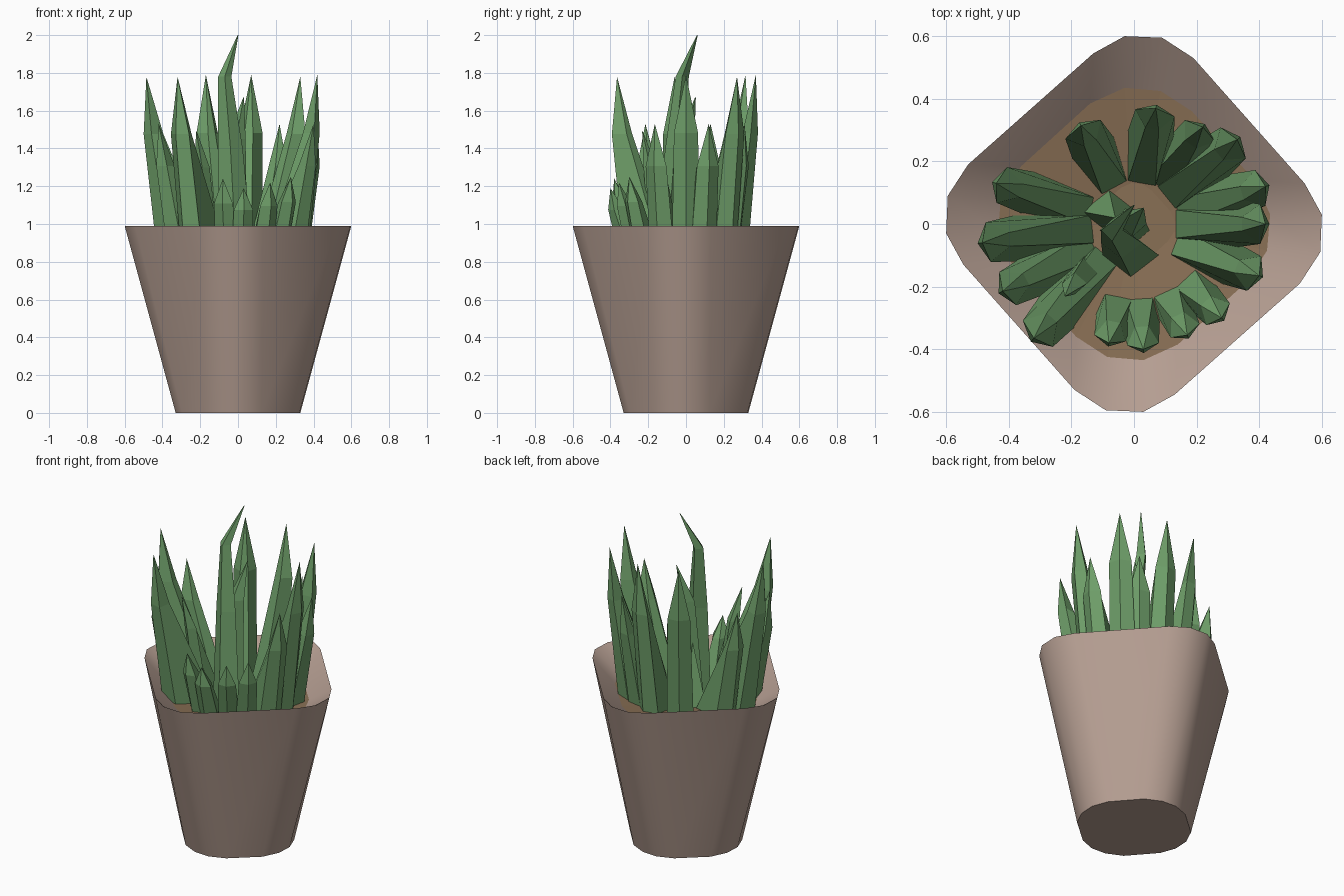
import bpy, math
from mathutils import Vector

if "Cube" in bpy.data.objects:
    bpy.data.objects.remove(bpy.data.objects["Cube"])


def material(name, rgb):
    m = bpy.data.materials.new(name)
    m.diffuse_color = (*rgb, 1)
    m.use_nodes = True
    m.node_tree.nodes["Principled BSDF"].inputs["Base Color"].default_value = m.diffuse_color
    return m


CLAY = material("clay", (0.46, 0.34, 0.285))
SOIL = material("soil", (0.25, 0.16, 0.09))
GREEN = material("leaf_green", (0.155, 0.34, 0.14))


def make(name, verts, faces, mat):
    me = bpy.data.meshes.new(name)
    me.from_pydata(verts, [], faces)
    me.materials.append(mat)
    ob = bpy.data.objects.new(name, me)
    bpy.context.collection.objects.link(ob)
    return ob


def loft(name, rings, mat, start=True, end=True):
    """Join equal counter-clockwise rings of points from bottom to top."""
    n = len(rings[0])
    verts = [p for r in rings for p in r]
    faces = [(k * n + i, k * n + (i + 1) % n, (k + 1) * n + (i + 1) % n, (k + 1) * n + i)
             for k in range(len(rings) - 1) for i in range(n)]
    if start:
        faces.append(tuple(reversed(range(n))))
    if end:
        faces.append(tuple(range(len(verts) - n, len(verts))))
    return make(name, verts, faces, mat)


def ring(corner, z):
    """Repeat one rounded corner four times around z."""
    pts = []
    for c, s in ((1, 0), (0, 1), (-1, 0), (0, -1)):
        pts += [(c * x - s * y, s * x + c * y, z) for x, y in corner]
    return pts


# Pot: round-cornered diamond, thin rim, inner slope down to the soil
foot = [(.16, .28), (.065, .325), (-.03, .33), (-.125, .295)]
rim = [(.19, .53), (.09, .595), (-.03, .6), (-.13, .545)]
bed = [(.185, .36), (.085, .425), (-.03, .435), (-.14, .385)]
pot = loft("pot", [ring(foot, 0), ring(rim, .99), ring(bed, .88)], CLAY, end=False)
bpy.context.view_layer.objects.active = pot
pot.select_set(True)
bpy.ops.object.shade_smooth_by_angle(angle=math.radians(42))

# Soil: shallow dish closing the pot
dip = [(x * .3, y * .3) for x, y in bed]
loft("soil", [ring(bed, .88), ring(dip, .84)], SOIL, start=False).data.flip_normals
soil = bpy.data.objects["soil"]
for f in soil.data.polygons:
    if f.normal.z < 0:
        f.flip()


def leaf(name, tx, ty, tz, inner, width=.075):
    """Thick wedge leaf leaning out to its tip, with a keeled back."""
    R = math.hypot(tx, ty)
    u = Vector((tx / R, ty / R, 0))
    v = Vector((-u.y, u.x, 0))
    zb = .83
    zm = zb + (tz - zb) * .68

    def section(z, ro, rs, ri, w, wi):
        pts = [(ro, 0), (rs, w), (ri, wi), (ri, -wi), (rs, -w)]
        return [tuple(u * r + v * s + Vector((0, 0, z))) for r, s in pts]

    a = section(zb, R * .88, R * .76, inner, width, .045)
    b = section(zm, R * 1.03, R * .96, R * .82, width * .85, .022)
    verts = a + b + [(tx, ty, tz)]
    faces = [(i, (i + 1) % 5, (i + 1) % 5 + 5, i + 5) for i in range(5)]
    faces += [(i + 5, (i + 1) % 5 + 5, 10) for i in range(5)] + [(4, 3, 2, 1, 0)]
    make(name, verts, faces, GREEN)


# Outer leaves: tip position, height
tall = [(-.485, -.06, 1.78), (-.32, -.365, 1.78), (-.17, .315, 1.79), (.07, .37, 1.79),
        (.33, .27, 1.78), (.42, .0, 1.79)]
middle = [(-.44, .13, 1.53), (-.42, -.215, 1.53), (.22, .31, 1.53), (.42, .12, 1.53),
          (.40, -.165, 1.53)]
short = [(.28, -.30, 1.25), (.17, -.355, 1.22), (.03, -.4, 1.19), (-.08, -.38, 1.24)]
for i, p in enumerate(tall):
    leaf(f"tall_leaf_{i + 1}", *p, .13)
for i, p in enumerate(middle):
    leaf(f"middle_leaf_{i + 1}", *p, .14, .07)
for i, p in enumerate(short):
    leaf(f"short_leaf_{i + 1}", *p, .23, .06)


def heart_leaf(name, rings, tip):
    """Upright leaf: each ring is (x, y, z, half width, half depth)."""
    sections = [[(x + w, y, z), (x, y + d, z), (x - w, y, z), (x, y - d, z)]
                for x, y, z, w, d in rings]
    sections.append([tuple(Vector(tip) + Vector(o) * .002)
                     for o in ((1, 0, 0), (0, 1, 0), (-1, 0, 0), (0, -1, 0))])
    loft(name, sections, GREEN)


# Heart leaves in the middle
heart_leaf("centre_leaf", [(-.01, -.1, .83, .09, .07), (-.04, -.06, 1.4, .065, .05),
                           (-.07, -.02, 1.78, .035, .035)], (0, .06, 2.0))
heart_leaf("second_leaf", [(-.03, -.02, .83, .08, .07), (-.01, .0, 1.45, .05, .045)],
           (.03, .05, 1.67))
heart_leaf("low_heart_leaf", [(-.08, .04, .83, .09, .07)], (-.06, .02, 1.2))
heart_leaf("inner_leaf", [(-.15, -.14, .83, .05, .05), (-.19, -.19, 1.3, .04, .035)],
           (-.22, -.23, 1.49))
